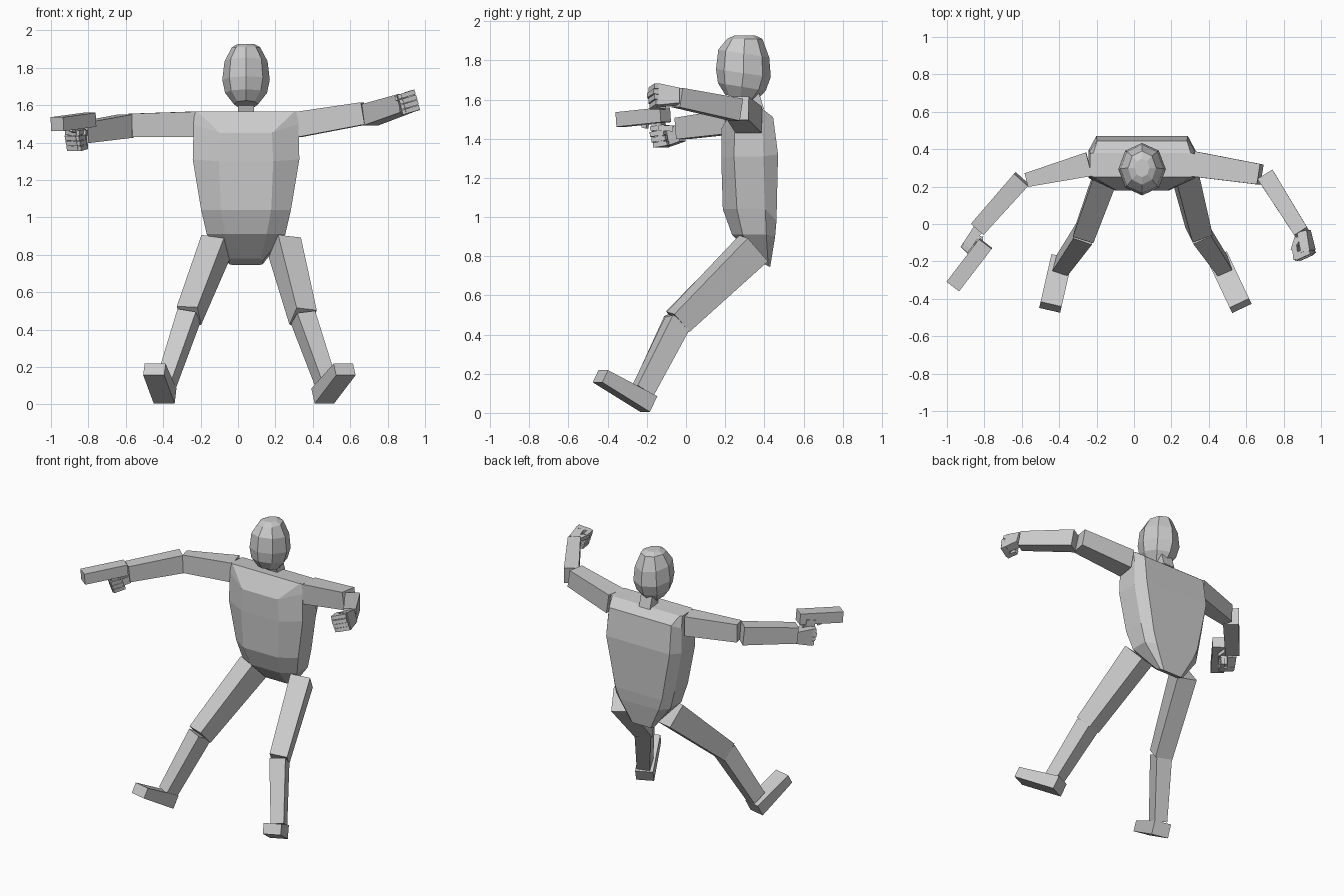
import bpy, bmesh, math
from mathutils import Vector as V


def loft(name, rings):
    """Closed skin through rings of equal point count."""
    bm = bmesh.new()
    vs = [[bm.verts.new(p) for p in r] for r in rings]
    n = len(rings[0])
    for a, b in zip(vs, vs[1:]):
        for i in range(n):
            j = (i + 1) % n
            bm.faces.new((a[i], a[j], b[j], b[i]))
    bm.faces.new(vs[0][::-1])
    bm.faces.new(vs[-1])
    bmesh.ops.recalc_face_normals(bm, faces=bm.faces)
    me = bpy.data.meshes.new(name)
    bm.to_mesh(me)
    bm.free()
    ob = bpy.data.objects.new(name, me)
    bpy.context.collection.objects.link(ob)
    return ob


def frame(d, up):
    d = d.normalized()
    side = d.cross(V(up)).normalized()
    return d, side, side.cross(d)


def bar(name, a, b, s0, s1, up=(0, 0, 1)):
    """Tapered box from a to b; s0, s1 are (width, height) at the ends."""
    a, b = V(a), V(b)
    d, side, u = frame(b - a, up)
    rings = [[p + side * (x * s[0] / 2) + u * (z * s[1] / 2)
              for x, z in ((-1, -1), (1, -1), (1, 1), (-1, 1))]
             for p, s in ((a, s0), (b, s1))]
    return loft(name, rings)


def fist(tag, wrist, d, up, inward):
    """Palm, four curled fingers in a stack, and a thumb."""
    w = V(wrist)
    f, s, u = frame(V(d), up)
    s = s * inward
    p = lambda x, y, z: w + s * x + f * y + u * z
    bar(tag + "_palm", p(-.01, -.01, 0), p(-.015, .10, 0), (.055, .08), (.05, .115), up)
    for i in range(4):
        z = .043 - i * .0285
        k = .125 - abs(i - 1) * .006
        bar(f"{tag}_finger_{i}", p(-.035, k - .02, z), p(.045, k, z), (.042, .026), (.038, .025), u)
        bar(f"{tag}_fingertip_{i}", p(.045, k + .015, z), p(.04, k - .065, z), (.028, .025), (.026, .023), u)
    bar(tag + "_thumb", p(.02, .02, .03), p(.055, .085, .04), (.03, .03), (.025, .025), up)


# Torso: half profiles (front, side front, side back, back), mirrored
CX = .043
halves = [
    [(.26, .25, 1.567), (.278, .26, 1.567), (.278, .375, 1.56), (.26, .38, 1.56)],
    [(.138, .18, 1.45), (.28, .25, 1.50), (.28, .39, 1.48), (.24, .445, 1.51)],
    [(.145, .18, 1.30), (.285, .245, 1.31), (.285, .395, 1.31), (.245, .47, 1.32)],
    [(.135, .188, 1.04), (.24, .26, 1.04), (.24, .405, 1.04), (.18, .462, .98)],
    [(.11, .235, .91), (.21, .29, .91), (.21, .41, .91), (.15, .455, .90)],
    [(.08, .36, .78), (.09, .38, .77), (.09, .42, .75), (.07, .43, .745)],
]
loft("torso", [[(CX + x, y, z) for x, y, z in h] +
               [(CX - x, y, z) for x, y, z in reversed(h)] for h in halves])

# Neck and faceted head: z, centre y, radius x, radius y
bar("neck", (CX, .36, 1.54), (CX, .32, 1.67), (.085, .08), (.085, .08), (0, 1, 0))
head = [(1.933, .30, .04, .05), (1.915, .30, .075, .09), (1.84, .295, .115, .13),
        (1.74, .293, .127, .14), (1.67, .285, .112, .122), (1.61, .275, .065, .075)]
loft("head", [[(CX + rx * math.sin(k * math.pi / 4), y - ry * math.cos(k * math.pi / 4),
                z + .02 * math.cos(k * math.pi / 4) * (z < 1.9) - .005) for k in range(8)]
              for z, y, rx, ry in head])

# Arms
bar("right_upper_arm", (-.24, .32, 1.498), (-.575, .235, 1.492), (.13, .135), (.075, .125))
bar("right_forearm", (-.60, .24, 1.488), (-.835, -.025, 1.452), (.10, .125), (.09, .11))
bar("left_upper_arm", (.325, .32, 1.497), (.675, .265, 1.556), (.135, .135), (.11, .12))
bar("left_forearm", (.705, .258, 1.548), (.895, -.045, 1.61), (.095, .115), (.08, .10))
fist("right_hand", (-.825, -.035, 1.425), (-.5, -.8, -.12), (0, 0, 1), -1)
fist("left_hand", (.90, -.05, 1.612), (.18, -1, .05), (-.3, 0, 1), 1)

# Pistol
bar("pistol_slide", (-.793, -.105, 1.522), (-.967, -.332, 1.498), (.085, .075), (.085, .075))
bar("pistol_grip", (-.845, -.125, 1.37), (-.86, -.145, 1.51), (.04, .06), (.04, .06), (-.6, -.8, 0))
bar("pistol_trigger", (-.885, -.21, 1.455), (-.88, -.205, 1.49), (.02, .03), (.02, .03), (-.6, -.8, 0))

# Legs and feet
legs = {
    "right": ((-.12, .345, .84), (-.262, -.045, .475), (-.385, -.222, .11),
              (-.39, -.195, .045), (-.447, -.445, .187), (-.3, -1, .3)),
    "left": ((.25, .345, .84), (.348, -.04, .465), (.472, -.222, .11),
             (.453, -.19, .045), (.57, -.437, .187), (.4, -1, .3)),
}
for side, (hip, knee, ankle, heel, toe, face) in legs.items():
    bar(side + "_thigh", hip, knee, (.13, .165), (.115, .125), face)
    bar(side + "_shin", knee, ankle, (.105, .115), (.085, .10), face)
    bar(side + "_foot", heel, toe, (.115, .09), (.115, .07))
